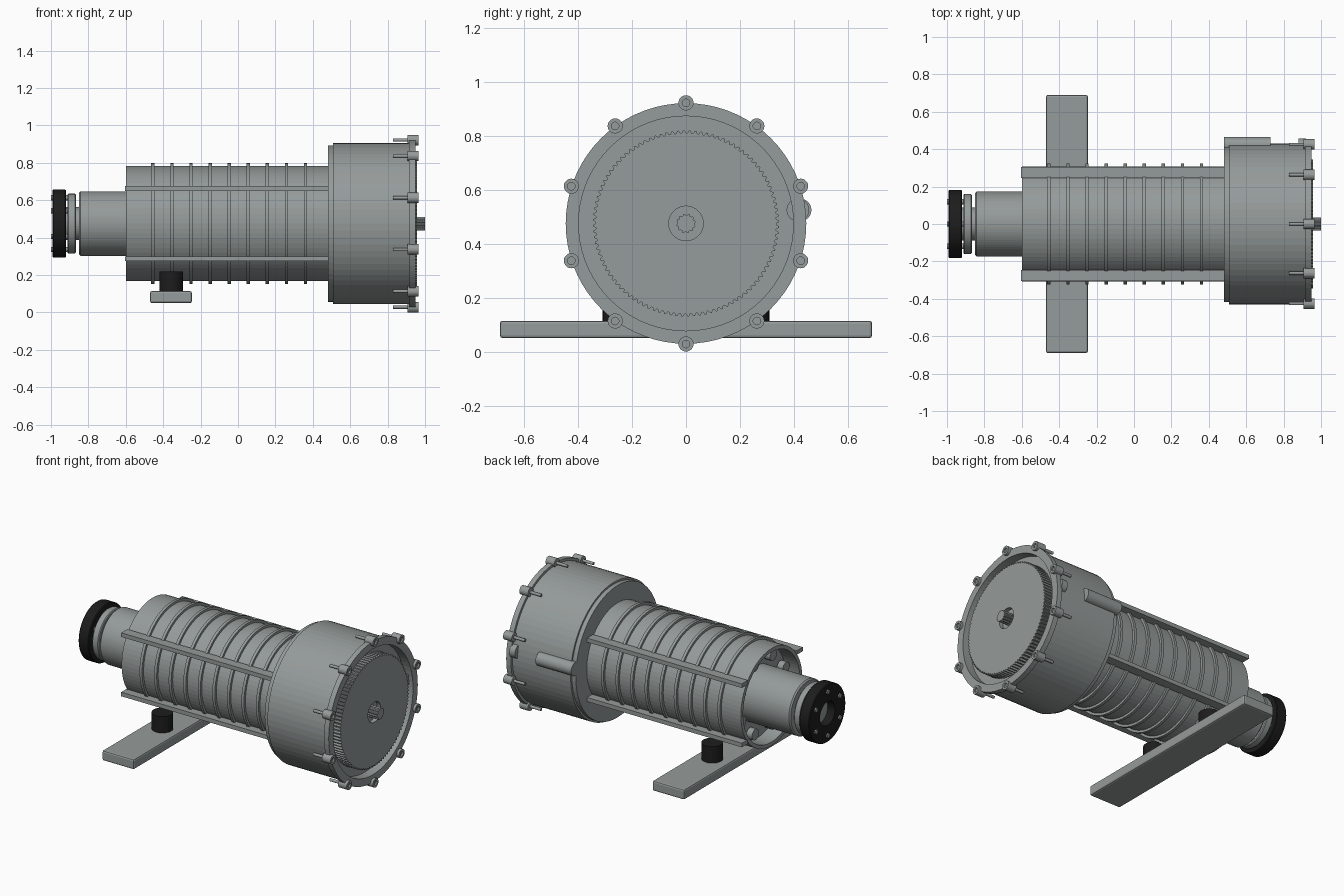
import bpy
import bmesh
from math import sin, cos, pi, radians

AXIS_Z = 0.475
if "Cube" in bpy.data.objects:
    bpy.data.objects.remove(bpy.data.objects["Cube"], do_unlink=True)


def material(name, rgb):
    m = bpy.data.materials.new(name)
    m.use_nodes = True
    m.diffuse_color = (*rgb, 1)
    m.node_tree.nodes["Principled BSDF"].inputs["Base Color"].default_value = (*rgb, 1)
    return m


GREY = material("metal grey", (0.30, 0.33, 0.325))
BLACK = material("rubber black", (0.012, 0.012, 0.012))


def finish(name, bm, mat, bevel=0):
    bmesh.ops.recalc_face_normals(bm, faces=bm.faces)
    me = bpy.data.meshes.new(name)
    bm.to_mesh(me)
    bm.free()
    me.materials.append(mat)
    ob = bpy.data.objects.new(name, me)
    bpy.context.collection.objects.link(ob)
    if bevel:
        mod = ob.modifiers.new("Bevel", "BEVEL")
        mod.width = bevel
        mod.segments = 2
    return ob


def lathe(name, profile, mat=GREY, y=0, z=AXIS_Z, n=72, radius_rule=None, closed=False):
    """Turn (x, radius) points around a line parallel to x."""
    bm = bmesh.new()
    rings = []
    for x, r in profile:
        ring = []
        for i in range(n):
            a = 2 * pi * i / n
            rr = radius_rule(i, r) if radius_rule else r
            ring.append(bm.verts.new((x, y + rr * sin(a), z + rr * cos(a))))
        rings.append(ring)
    pairs = list(zip(rings, rings[1:]))
    if closed:
        pairs.append((rings[-1], rings[0]))
    else:
        bm.faces.new(rings[0])
        bm.faces.new(rings[-1])
    for p, q in pairs:
        for i in range(n):
            j = (i + 1) % n
            bm.faces.new((p[i], p[j], q[j], q[i]))
    return finish(name, bm, mat)


def rod(name, x0, x1, r, mat=GREY, y=0, z=AXIS_Z, n=16):
    return lathe(name, [(x0, r), (x1, r)], mat, y, z, n)


def box(name, lo, hi, mat=GREY, bevel=0):
    bm = bmesh.new()
    bmesh.ops.create_cube(bm, size=1)
    for v in bm.verts:
        v.co = [(a + b) / 2 + c * (b - a) for a, b, c in zip(lo, hi, v.co)]
    return finish(name, bm, mat, bevel)


def around(count, radius, start=0):
    for i in range(count):
        a = radians(start) + 2 * pi * i / count
        yield radius * sin(a), AXIS_Z + radius * cos(a)


# Ribbed motor housing, open at its rear end
lathe("motor_housing", [(-0.60, 0.285), (-0.60, 0.308), (0.49, 0.308), (0.49, 0.10),
                        (-0.50, 0.10), (-0.50, 0.285)], closed=True)
for i in range(9):
    x = -0.455 + i * 0.102
    lathe("cooling_rib", [(x - 0.009, 0.29), (x - 0.009, 0.323),
                          (x + 0.009, 0.323), (x + 0.009, 0.29)], closed=True)
for y, z in around(8, 0.235, 22.5):
    rod("rear_recess_boss", -0.51, -0.55, 0.035, y=y, z=z)

# Four lengthwise side rails
for sy in (-1, 1):
    for sz in (-1, 1):
        y, z = sy * 0.275, AXIS_Z + sz * 0.188
        box("side_rail", (-0.605, y - 0.03, z - 0.013), (0.485, y + 0.03, z + 0.013))

# Bell housing with end flange and shallow ring recess
lathe("bell_housing", [(0.48, 0.05), (0.48, 0.418), (0.508, 0.418), (0.508, 0.43),
                       (0.915, 0.43), (0.915, 0.446), (0.948, 0.446),
                       (0.948, 0.398), (0.89, 0.398), (0.89, 0.05)], closed=True)
for y, z in around(10, 0.447):
    lathe("flange_bolt_boss", [(0.905, 0.028), (0.965, 0.028), (0.965, 0.014),
                               (0.955, 0.014)], y=y, z=z, n=20)
    rod("flange_bolt", 0.83, 0.91, 0.009, y=y, z=z, n=12)

# Toothed flywheel with splined shaft in its centre recess
lathe("flywheel", [(0.88, 0.345), (0.956, 0.345), (0.956, 0.064), (0.93, 0.064), (0.93, 0.02)],
      n=400, radius_rule=lambda i, r: r - 0.01 if r > 0.3 and i % 4 < 2 else r)
lathe("splined_shaft", [(0.90, 0.036), (1.0, 0.036)], n=48,
      radius_rule=lambda i, r: r - 0.005 if i % 4 < 2 else r)

# Side starter housing and its pinion end
rod("starter_housing", 0.48, 0.73, 0.042, y=0.423, z=0.525, n=32)
rod("starter_pinion", 0.88, 0.92, 0.042, y=0.415, z=0.525, n=32)

# Rear neck, drive shaft and coupling
lathe("rear_neck", [(-0.85, 0.165), (-0.842, 0.173), (-0.49, 0.173), (-0.49, 0.05)])
rod("drive_shaft", -0.94, -0.84, 0.088, n=40)
lathe("coupling_plate", [(-0.912, 0.155), (-0.907, 0.16), (-0.872, 0.16), (-0.867, 0.155)])
lathe("coupling_disc", [(-0.992, 0.075), (-0.992, 0.178), (-0.987, 0.182), (-0.925, 0.182),
                        (-0.92, 0.178), (-0.92, 0.075)], BLACK, closed=True)
for y, z in around(6, 0.138):
    rod("coupling_bolt", -1.0, -0.905, 0.014, y=y, z=z, n=12)

# Cross bar and rubber mounts
box("base_bar", (-0.47, -0.69, 0.05), (-0.247, 0.69, 0.114), bevel=0.01)
for sy in (-1, 1):
    bm = bmesh.new()
    bmesh.ops.create_cone(bm, cap_ends=True, segments=32, radius1=0.062, radius2=0.062, depth=0.11)
    bmesh.ops.translate(bm, verts=bm.verts, vec=(-0.357, sy * 0.247, 0.163))
    finish("rubber_mount", bm, BLACK)
